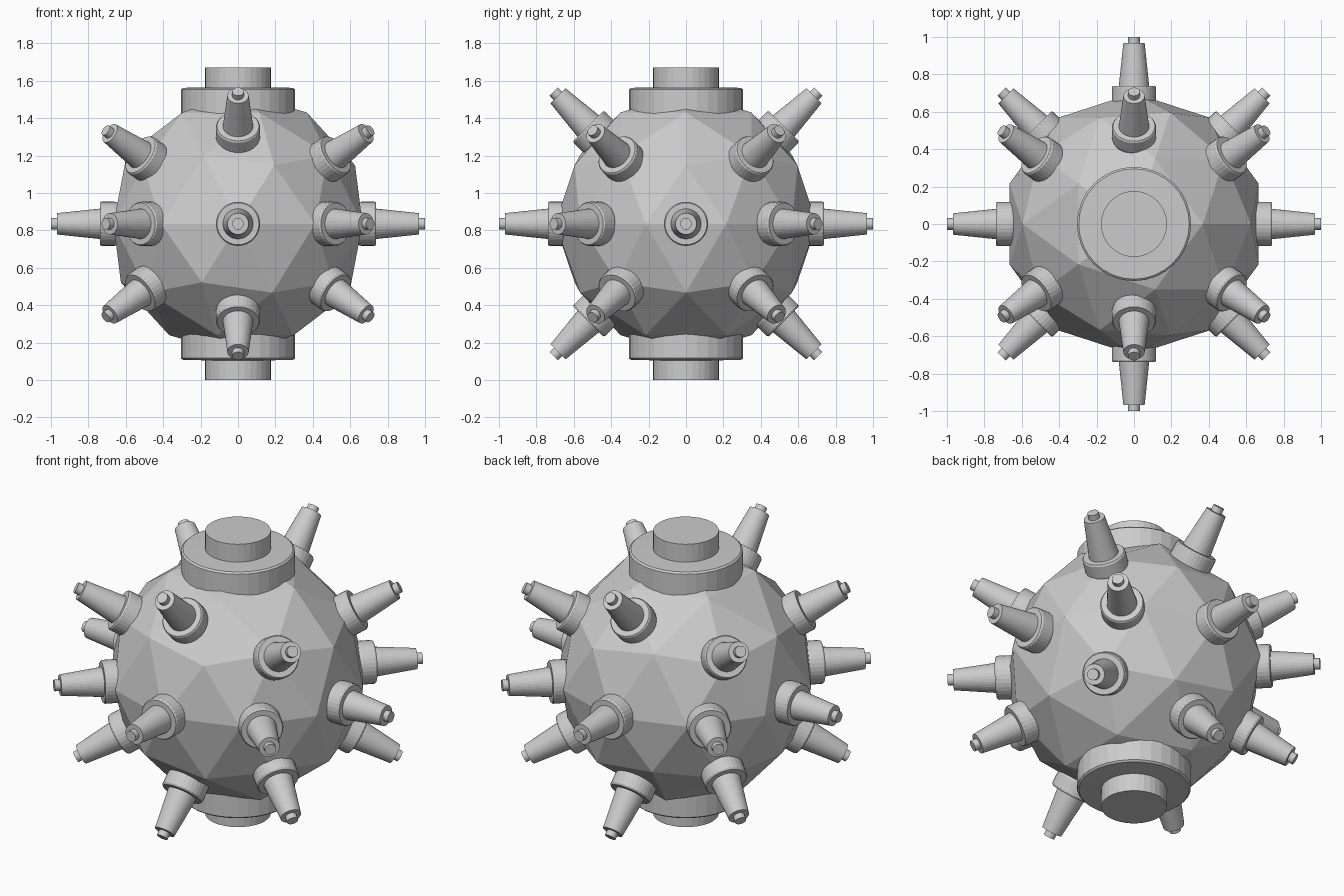
import bpy, bmesh, math
from mathutils import Vector, Matrix

if "Cube" in bpy.data.objects:
    bpy.data.objects.remove(bpy.data.objects["Cube"])

CENTRE = Vector((0, 0, 0.835))
SIDES = 32


def lathe(name, profile, direction):
    """Spin a (radius, distance) profile around an axis through the body centre."""
    bm = bmesh.new()
    rings = []
    for r, h in profile:
        rings.append([bm.verts.new((r * math.cos(a), r * math.sin(a), h))
                      for a in (2 * math.pi * i / SIDES for i in range(SIDES))])
    for lo, hi in zip(rings, rings[1:]):
        for i in range(SIDES):
            j = (i + 1) % SIDES
            bm.faces.new((lo[i], lo[j], hi[j], hi[i]))
    bm.faces.new(rings[0][::-1])
    bm.faces.new(rings[-1])
    mesh = bpy.data.meshes.new(name)
    bm.to_mesh(mesh)
    bm.free()
    obj = bpy.data.objects.new(name, mesh)
    rot = Vector(direction).to_track_quat('Z', 'Y').to_matrix().to_4x4()
    obj.matrix_world = Matrix.Translation(CENTRE) @ rot
    bpy.context.collection.objects.link(obj)
    return obj


# Faceted spherical body
bpy.ops.mesh.primitive_ico_sphere_add(subdivisions=2, radius=0.70, location=CENTRE)
bpy.context.object.name = "body"

# Stepped caps at the top and bottom
cap = [(0.305, 0.52), (0.305, 0.718), (0.295, 0.727), (0.176, 0.73), (0.176, 0.835)]
lathe("top_cap", cap, (0, 0, 1))
lathe("bottom_cap", cap, (0, 0, -1))

# Spikes: collar, tapered horn and small tip
spike = [(0.108, 0.62), (0.118, 0.66), (0.118, 0.73), (0.112, 0.739), (0.081, 0.739),
         (0.057, 0.968), (0.031, 0.968), (0.031, 1.0)]
s = math.sqrt(0.5)
directions = [(1, 0, 0), (-1, 0, 0), (0, 1, 0), (0, -1, 0)]
for a in (-1, 1):
    for b in (-1, 1):
        directions += [(a * s, b * s, 0), (0, a * s, b * s)]
        directions += [(c * s, a * 0.5, b * 0.5) for c in (-1, 1)]
for i, d in enumerate(directions):
    lathe(f"spike_{i + 1}", spike, d)
